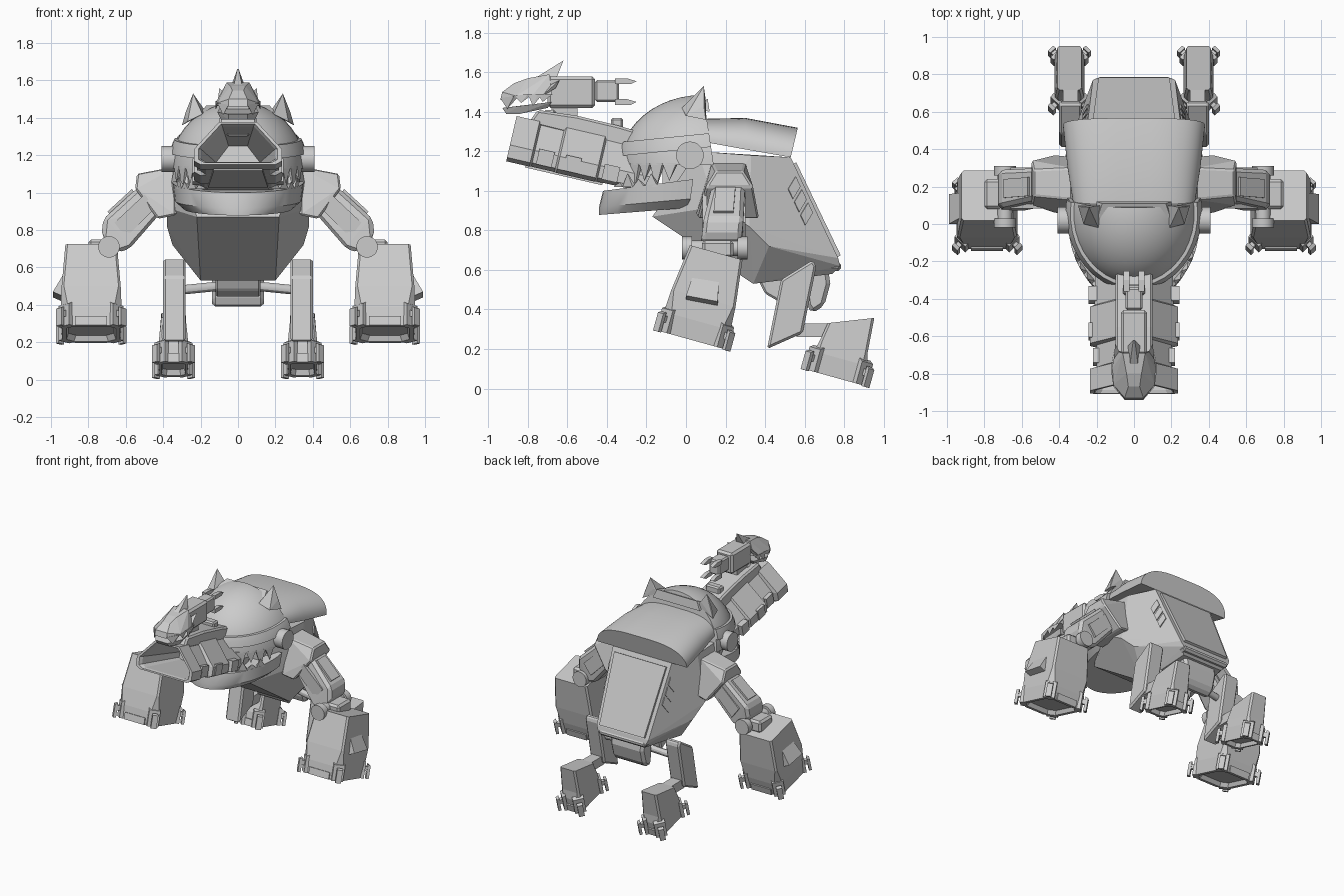
import bpy, bmesh
from math import sin, cos, pi, radians
from mathutils import Matrix, Vector

if "Cube" in bpy.data.objects:
    bpy.data.objects.remove(bpy.data.objects["Cube"])

grey = bpy.data.materials.new("light_grey")
grey.use_nodes = True
grey.diffuse_color = (0.6, 0.6, 0.6, 1)
grey.node_tree.nodes["Principled BSDF"].inputs["Base Color"].default_value = (0.6, 0.6, 0.6, 1)


def finish(name, bm, pair=False, bevel=0, smooth=False):
    bmesh.ops.recalc_face_normals(bm, faces=bm.faces[:])
    me = bpy.data.meshes.new(name)
    bm.to_mesh(me)
    bm.free()
    me.materials.append(grey)
    ob = bpy.data.objects.new(name, me)
    bpy.context.collection.objects.link(ob)
    if bevel:
        mod = ob.modifiers.new("Bevel", "BEVEL")
        mod.width = bevel
        mod.segments = 1
    if pair:
        ob.modifiers.new("Mirror", "MIRROR").use_mirror_merge = False
    if smooth:
        bpy.ops.object.select_all(action="DESELECT")
        ob.select_set(True)
        bpy.context.view_layer.objects.active = ob
        bpy.ops.object.shade_smooth_by_angle(angle=radians(30))


def add_hull(bm, pts):
    vs = [bm.verts.new(p) for p in pts]
    bmesh.ops.convex_hull(bm, input=vs)
    bmesh.ops.delete(bm, geom=[v for v in vs if not v.link_faces], context="VERTS")


def hull(name, pts, sym=True, **kw):
    if sym:
        pts = list(pts) + [(-p[0], p[1], p[2]) for p in pts]
    bm = bmesh.new()
    add_hull(bm, pts)
    bmesh.ops.dissolve_limit(bm, angle_limit=0.03, verts=bm.verts[:], edges=bm.edges[:])
    finish(name, bm, **kw)


def loft(name, rings, matrix=Matrix(), **kw):
    bm = bmesh.new()
    rows = [[bm.verts.new(matrix @ Vector(p)) for p in r] for r in rings]
    n = len(rows[0])
    for r, s in zip(rows, rows[1:]):
        for i in range(n):
            bm.faces.new((r[i], r[(i + 1) % n], s[(i + 1) % n], s[i]))
    bm.faces.new(rows[0])
    bm.faces.new(rows[-1])
    finish(name, bm, **kw)


def prism(name, outline, axis, a, b, **kw):
    """Extrude an outline along x (outline is y,z) or y (outline is x,z)."""
    place = (lambda p, d: (d, p[0], p[1])) if axis == "x" else (lambda p, d: (p[0], d, p[1]))
    loft(name, [[place(p, d) for p in outline] for d in (a, b)], **kw)


def box(name, x, y, z, **kw):
    prism(name, [(y[0], z[0]), (y[1], z[0]), (y[1], z[1]), (y[0], z[1])], "x", *x, **kw)


def plate(name, corners, t=0.02, **kw):
    c = [Vector(p) for p in corners]
    n = (c[1] - c[0]).cross(c[2] - c[0]).normalized() * t
    loft(name, [[p - n for p in c], [p + n for p in c]], **kw)


def rod(name, p, q, r, n=16, **kw):
    p, q = Vector(p), Vector(q)
    m = Matrix.Translation((p + q) / 2) @ (q - p).to_track_quat("Z", "Y").to_matrix().to_4x4()
    bm = bmesh.new()
    bmesh.ops.create_cone(bm, cap_ends=True, segments=n, radius1=r, radius2=r,
                          depth=(q - p).length, matrix=m)
    finish(name, bm, smooth=True, **kw)


def teeth(name, path, tips, t=0.025, **kw):
    """A row of wedge teeth standing on consecutive points of a path."""
    bm = bmesh.new()
    for i in range(len(path) - 1):
        a, b = Vector(path[i]), Vector(path[i + 1])
        inward = Vector((-a.x, 0.1 - a.y, 0)).normalized() * t
        add_hull(bm, [a, b, a + inward, b + inward, (a + b) / 2 + Vector((0, 0, tips[i % len(tips)]))])
    finish(name, bm, **kw)


def dome(name, scale, cuts):
    bm = bmesh.new()
    m = Matrix.Translation((0, 0.08, 1.13)) @ Matrix.Diagonal((0.36, 0.42, 0.355, 1))
    bmesh.ops.create_uvsphere(bm, u_segments=40, v_segments=24, radius=scale, matrix=m)
    for co, no in cuts:
        geom = bm.verts[:] + bm.edges[:] + bm.faces[:]
        bmesh.ops.bisect_plane(bm, geom=geom, plane_co=co, plane_no=no, clear_outer=True)
        bmesh.ops.holes_fill(bm, edges=[e for e in bm.edges if e.is_boundary])
    finish(name, bm, smooth=True)


def arc(rx, ry, cy, z, lo, hi, n):
    angles = [radians(lo + (hi - lo) * i / n) for i in range(n + 1)]
    return [(rx * cos(a), cy - ry * sin(a), z) for a in angles]


# Head shell, brow ridge, eyes and horns
back_cut = ((0, 0.1, 1.4), (0, 1, 0.15))
dome("head_shell", 1.0, [((0, 0, 1.13), (0, 0, -1)), back_cut])
dome("brow_ridge", 1.045, [((0, 0, 1.21), (0, 0.1, -1)), ((0, 0, 1.28), (0, -0.1, 1)), back_cut])
rod("eye_disc", (0.32, 0.02, 1.18), (0.41, 0.02, 1.18), 0.07, 20, pair=True)
hull("horn", [(0.17, 0.1, 1.43), (0.3, 0.1, 1.36), (0.19, -0.02, 1.42), (0.27, 0, 1.38),
              (0.28, 0.09, 1.43), (0.2, 0.1, 1.46), (0.24, 0.09, 1.53)], sym=False, pair=True)
hull("crest", [(0.2, 0.12, 1.4), (0.2, 0.02, 1.43), (0.17, 0.11, 1.465)])
teeth("upper_teeth", arc(0.36, 0.42, 0.08, 1.14, 18, 70, 5), [-0.09, -0.13], pair=True)

# Lower jaw
rim = [(x, y, 1.0 + 0.13 * (y + 0.42)) for x, y, z in arc(0.35, 0.42, 0.0, 0, -5, 185, 24)]
side = [(x, y, 0.92 + 0.09 * (y + 0.42)) for x, y, z in arc(0.34, 0.44, 0.0, 0, -3, 183, 24)]
floor = [(x, y, 0.88 + 0.08 * (y + 0.42)) for x, y, z in arc(0.29, 0.44, 0.0, 0, 0, 180, 24)]
hull("lower_jaw", rim + side + floor, smooth=True)
teeth("lower_teeth", arc(0.35, 0.42, 0.0, 1.02, 20, 60, 4), [0.07, 0.04], pair=True)
hull("throat", [(0.28, 0.1, 1.25), (0.26, -0.12, 1.2), (0.26, -0.12, 0.98), (0.28, 0.1, 0.95)])

# Mouth cannon: stepped hollow barrel
tilt = Matrix.Translation((0, -0.91, 1.15)) @ Matrix.Rotation(radians(-13), 4, "X")
half = [(0.1, 0.235), (0.235, 0.085), (0.235, 0.02), (0.2, 0.0)]
section = half + [(-x, z) for x, z in reversed(half)]


def barrel_ring(y, s, zs=1.0):
    return [(x * s, y, 0.11 + (z - 0.11) * zs) for x, z in section]


steps = [(0.36, 0.5, 0.6), (0.02, 0.84, 0.84), (0, 0.9, 0.9), (0, 1, 1), (0.12, 1, 1), (0.13, 0.85, 0.98),
         (0.25, 0.85, 0.98), (0.26, 1, 1), (0.46, 1, 1), (0.47, 0.9, 0.97), (0.75, 0.88, 0.94)]
loft("cannon", [barrel_ring(*s) for s in steps], matrix=tilt)
prism("cannon_top_rail", [(-0.8, 1.34), (-0.75, 1.41), (-0.55, 1.38), (-0.34, 1.33), (-0.24, 1.3), (-0.24, 1.2)],
      "x", -0.1, 0.1, bevel=0.012)
for i, y in enumerate((-0.72, -0.38)):
    box("rail_clamp_%d" % i, (-0.06, 0.06), (y, y + 0.06), (1.3, 1.41 - 0.04 * i), bevel=0.01)
for i, y in enumerate((0.15, 0.29, 0.49)):
    plate("cannon_side_panel_%d" % i, [tilt @ Vector(p) for p in
          [(0.2, y, 0.02), (0.2, y + 0.08, 0.02), (0.2, y + 0.08, 0.1), (0.2, y, 0.1)]],
          0.018 if i == 0 else 0.042, pair=True)
plate("cannon_under_plate", [tilt @ Vector(p) for p in
      [(-0.13, 0.1, 0), (0.13, 0.1, 0), (0.16, 0.5, 0), (-0.16, 0.5, 0)]], 0.009)

# Turret with a small toothed skull
hull("skull", [(0.05, -0.94, 1.46), (0.05, -0.93, 1.5), (0.11, -0.86, 1.48), (0.12, -0.78, 1.48),
               (0.1, -0.68, 1.49), (0.06, -0.69, 1.59), (0.04, -0.8, 1.57), (0.03, -0.87, 1.545)])
hull("skull_jaw", [(0.05, -0.93, 1.42), (0.11, -0.84, 1.43), (0.1, -0.68, 1.45),
                   (0.05, -0.91, 1.39), (0.09, -0.84, 1.39), (0.08, -0.7, 1.42)])
teeth("skull_teeth", [(0.11, -0.7, 1.49), (0.12, -0.75, 1.49), (0.12, -0.8, 1.49),
                      (0.11, -0.87, 1.48), (0.05, -0.94, 1.47)], [-0.04, -0.06], pair=True)
hull("skull_spike", [(0.025, -0.78, 1.56), (0.04, -0.66, 1.56), (0.004, -0.62, 1.66)])
hull("skull_ear", [(0.06, -0.72, 1.52), (0.11, -0.74, 1.47), (0.09, -0.66, 1.52), (0.1, -0.64, 1.56)],
     sym=False, pair=True)
box("turret_box", (-0.07, 0.07), (-0.7, -0.46), (1.42, 1.58), bevel=0.015)
box("turret_neck", (-0.045, 0.045), (-0.46, -0.34), (1.45, 1.56), bevel=0.01)
for i, z in enumerate((1.435, 1.54)):
    prism("turret_prong_%d" % i, [(-0.36, z), (-0.28, z), (-0.25, z + 0.015), (-0.3, z + 0.03),
                                  (-0.36, z + 0.03)], "x", 0.025, 0.055, pair=True)
box("turret_mount", (-0.05, 0.05), (-0.68, -0.55), (1.36, 1.43))

# Arched back shell, cut off by a flat slanted rear face
arch = []
for y, w, top, edge, lean in ((0.08, 0.32, 1.365, 1.25, 0), (0.3, 0.355, 1.37, 1.21, 0),
                              (0.53, 0.38, 1.32, 1.17, 0.24)):
    for i in range(17):
        a = pi * i / 32
        z = edge + (top - edge) * sin(a) ** 0.9
        arch.append((w * cos(a) ** 0.6, y + lean * (z - edge), z))
hull("back_shell", arch, smooth=True)

# Hull of the body with its back panel and vents
hull("body", [(0.33, 0.06, 1.2), (0.33, 0.33, 1.18), (0.25, 0.53, 1.17), (0.22, 0.77, 0.66),
              (0.2, 0.78, 0.62), (0.17, 0.74, 0.58), (0.38, 0.15, 0.92), (0.38, 0.32, 0.82),
              (0.35, 0.42, 0.72), (0.2, 0.34, 0.53), (0.2, 0.2, 0.64), (0.22, -0.17, 0.87)])
plate("back_panel", [(-0.22, 0.55, 1.14), (0.22, 0.55, 1.14), (0.19, 0.775, 0.67), (-0.19, 0.775, 0.67)], 0.009)
box("back_lip", (-0.2, 0.2), (0.72, 0.785), (0.595, 0.64), bevel=0.015)


def on_side(u, v):
    a, b, c = Vector((0.25, 0.53, 1.17)), Vector((0.22, 0.77, 0.66)), Vector((0.38, 0.32, 0.82))
    return a + (b - a) * u + (c - a) * v


for i, u in enumerate((0.15, 0.28, 0.41)):
    plate("side_vent_%d" % i, [on_side(u, 0.06), on_side(u + 0.1, 0.06), on_side(u + 0.1, 0.24),
                               on_side(u, 0.24)], 0.008, pair=True)
prism("tail_block", [(0.6, 0.58), (0.72, 0.6), (0.73, 0.53), (0.7, 0.42), (0.64, 0.38), (0.61, 0.42)],
      "x", -0.14, 0.14, bevel=0.02)
prism("belly_block", [(0.36, 0.56), (0.5, 0.56), (0.47, 0.44), (0.4, 0.48)], "x", -0.12, 0.12, bevel=0.01)

# Shoulders and arms
hull("shoulder", [(x, y, z) for x, z, ys in ((0.33, 1.14, (0.13, 0.3)), (0.54, 1.1, (0.15, 0.29)),
     (0.55, 1.02, (0.1, 0.34)), (0.43, 0.86, (0.06, 0.37)), (0.33, 0.88, (0.05, 0.36))) for y in ys],
     sym=False, pair=True, bevel=0.01)
hull("upper_arm", [(x, y, z) for x, z, ys in ((0.38, 0.93, (0.11, 0.3)), (0.5, 1.06, (0.14, 0.3)),
     (0.72, 0.86, (0.09, 0.29)), (0.73, 0.77, (0.08, 0.28)), (0.64, 0.68, (0.07, 0.28)),
     (0.58, 0.7, (0.07, 0.28))) for y in ys], sym=False, pair=True, bevel=0.02)
for i, y in enumerate((0.095, 0.29)):
    plate("arm_panel_%d" % i, [(0.44, y, 0.92), (0.5, y, 0.99), (0.66, y, 0.84), (0.6, y, 0.76)],
          0.012, pair=True)
plate("arm_outer_panel", [(0.56, 0.15, 1.01), (0.56, 0.25, 1.01), (0.69, 0.24, 0.89), (0.69, 0.14, 0.89)],
      0.012, pair=True)
for i, y in enumerate((-0.02, 0.26)):
    rod("elbow_disc_%d" % i, (0.69, y, 0.71), (0.69, y + 0.05, 0.71), 0.058, pair=True)
rod("elbow_pin", (0.69, 0, 0.71), (0.69, 0.3, 0.71), 0.04, pair=True)
box("wrist_block", (0.68, 0.8), (0.08, 0.24), (0.66, 0.75), bevel=0.015, pair=True)


def clawed_foot(name, centre, rings, slant, c):
    """Tapered block with chamfered lower corners, hollow sole and a claw on each corner."""
    m = Matrix.Translation(centre) @ Matrix.Rotation(radians(-15.5), 4, "X")

    def ring(z, w, d, c=c, k=0.0):
        corner = [(w, d - c), (w - c, d), (c - w, d), (-w, d - c), (-w, c - d), (c - w, -d), (w - c, -d), (w, c - d)]
        return [(x, y, z + k * y) for x, y in corner]

    z0, w, d = rings[0]
    loft(name, [ring(z0 + 0.03, w * 0.78, d * 0.8), ring(z0, w * 0.85, d * 0.88)]
         + [ring(*r) for r in rings[:-2]] + [ring(*rings[-2], 0.012), ring(*rings[-1], 0.012, slant)],
         matrix=m, pair=True)
    bm = bmesh.new()
    for sx in (-1, 1):
        for sy in (-1, 1):
            rot = Matrix.Translation((sx * (w - c / 2), sy * (d - c / 2), 0)) @ Matrix.Rotation(
                pi / 4 * (1 if sx == sy else -1) + (pi if sx < 0 else 0), 4, "Z")
            for x0, x1, h, z1, z2 in ((-0.01, 0.015, 0.04, 0.0, 0.13), (0.01, 0.05, 0.014, 0.05, 0.085),
                                      (0.035, 0.055, 0.02, -0.005, 0.1)):
                add_hull(bm, [m @ rot @ Vector((x, y, z if x == x0 else z * 0.9))
                              for x in (x0, x1) for y in (-h, h) for z in (z1, z2)])
    finish(name + "_claws", bm, pair=True)
    for s, label in ((-1, "front"), (1, "rear")):
        plate("%s_%s_plate" % (name, label), [m @ Vector((x, s * (d + 0.002), z)) for x, z in
              ((-w * 0.55, 0.0), (w * 0.55, 0.0), (w * 0.55, 0.05), (-w * 0.55, 0.05))], 0.009, pair=True)


clawed_foot("hand", (0.785, 0.03, 0.245), [(0, 0.155, 0.17), (0.1, 0.163, 0.175), (0.22, 0.158, 0.168),
                                           (0.46, 0.138, 0.138)], 0, 0.04)
hull("hand_outer_guard", [(0.9, 0.05, 0.62), (0.9, 0.17, 0.6), (0.99, 0.0, 0.47), (0.99, 0.16, 0.44),
                          (0.92, 0.0, 0.44), (0.92, 0.16, 0.41)], sym=False, pair=True)

# Hind legs
prism("hind_thigh", [(0.41, 0.2), (0.48, 0.55), (0.64, 0.65), (0.66, 0.62), (0.59, 0.28)], "x",
      0.28, 0.4, pair=True, bevel=0.012)
prism("hind_shin", [(0.56, 0.33), (0.78, 0.33), (0.76, 0.26), (0.56, 0.26)], "x", 0.3, 0.38, pair=True)
rod("hip_rod", (0.1, 0.58, 0.5), (0.3, 0.56, 0.48), 0.025, 12, pair=True)
clawed_foot("hind_foot", (0.345, 0.755, 0.055), [(0, 0.075, 0.14), (0.1, 0.08, 0.14), (0.16, 0.075, 0.125),
                                                 (0.3, 0.065, 0.11)], 0.4, 0.025)
